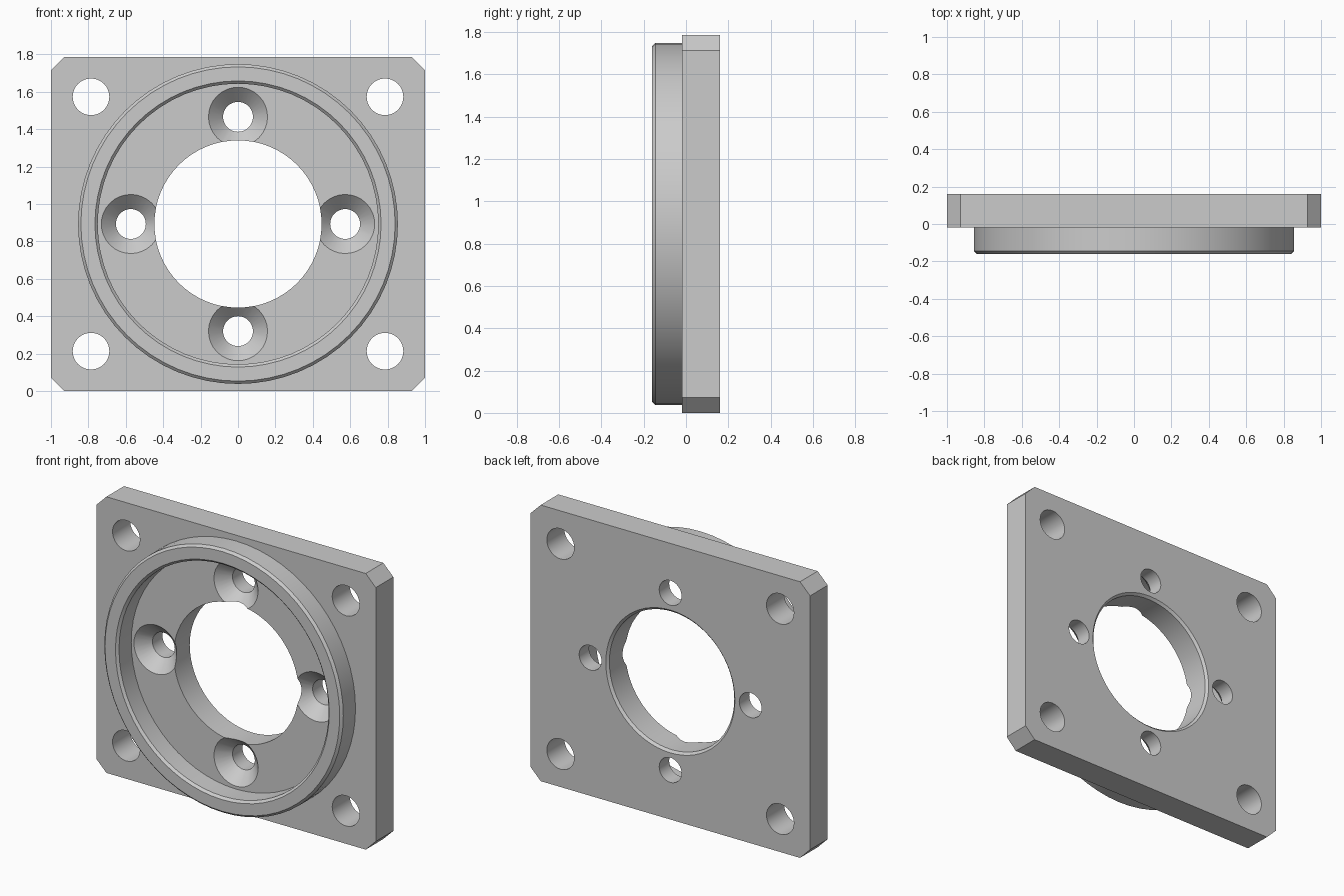
import bpy
import bmesh
from math import cos, sin, pi, radians

if "Cube" in bpy.data.objects:
    bpy.data.objects.remove(bpy.data.objects["Cube"], do_unlink=True)

MID = 0.893          # height of the bore axis
FRONT, BACK = -0.02, 0.16
NOSE = -0.16         # front face of the raised collar

steel = bpy.data.materials.new("plain grey")
steel.use_nodes = True
steel.diffuse_color = (0.6, 0.6, 0.6, 1)
steel.node_tree.nodes["Principled BSDF"].inputs["Base Color"].default_value = (0.6, 0.6, 0.6, 1)


def finish(name, bm):
    bmesh.ops.recalc_face_normals(bm, faces=bm.faces)
    mesh = bpy.data.meshes.new(name)
    bm.to_mesh(mesh)
    bm.free()
    mesh.materials.append(steel)
    obj = bpy.data.objects.new(name, mesh)
    bpy.context.collection.objects.link(obj)
    return obj


def revolve(name, profile, segments, x=0, z=MID, tube=False):
    """Turn (radius, y) points about an axis along y; a tube has a closed profile."""
    bm = bmesh.new()
    rings = [[bm.verts.new((x + r * cos(2 * pi * i / segments), y,
                            z + r * sin(2 * pi * i / segments)))
              for i in range(segments)] for r, y in profile]
    pairs = list(zip(rings, rings[1:]))
    if tube:
        pairs.append((rings[-1], rings[0]))
    else:
        bm.faces.new(rings[0])
        bm.faces.new(rings[-1])
    for a, b in pairs:
        for i in range(segments):
            j = (i + 1) % segments
            bm.faces.new((a[i], a[j], b[j], b[i]))
    return finish(name, bm)


def combine(target, tool, operation):
    """Apply a boolean and drop the tool object."""
    mod = target.modifiers.new("combine", 'BOOLEAN')
    mod.operation = operation
    mod.solver = 'EXACT'
    mod.object = tool
    graph = bpy.context.evaluated_depsgraph_get()
    mesh = bpy.data.meshes.new_from_object(target.evaluated_get(graph))
    target.modifiers.clear()
    target.data = mesh
    bpy.data.objects.remove(tool, do_unlink=True)


# Square plate with clipped corners
bm = bmesh.new()
clip = 0.072
outline = []
for sx, sz in ((1, 1), (-1, 1), (-1, -1), (1, -1)):
    corner = [(sx, sz * (MID - clip)), (sx * (1 - clip), sz * MID)]
    outline += corner if sx == sz else corner[::-1]
face = bm.faces.new([bm.verts.new((x, FRONT, MID + z)) for x, z in outline])
back = bmesh.ops.extrude_face_region(bm, geom=[face])["geom"]
bmesh.ops.translate(bm, vec=(0, BACK - FRONT, 0),
                    verts=[v for v in back if isinstance(v, bmesh.types.BMVert)])
flange = finish("flange_plate", bm)

# Raised collar with chamfered lips
edge = 0.015
collar = revolve("collar", [(0.855, 0.03), (0.855, NOSE + edge), (0.855 - edge, NOSE),
                            (0.765, NOSE), (0.765 - edge, NOSE + edge), (0.75, 0.03)],
                 64, tube=True)
combine(flange, collar, 'UNION')

# Central bore, chamfered at the back
bore = revolve("bore_cutter", [(0.447, -0.3), (0.447, BACK - edge),
                               (0.447 + 2 * edge, BACK + edge)], 64)
combine(flange, bore, 'DIFFERENCE')

# Four countersunk screw holes around the bore
for k in range(4):
    screw = revolve("screw_cutter", [(0.16, -0.1), (0.16, FRONT - 0.002),
                                     (0.08, FRONT + 0.078), (0.08, 0.3)], 32,
                    x=0.573 * cos(k * pi / 2), z=MID + 0.573 * sin(k * pi / 2))
    combine(flange, screw, 'DIFFERENCE')

# Four corner mounting holes
for sx in (-1, 1):
    for sz in (-1, 1):
        hole = revolve("mount_cutter", [(0.098, -0.3), (0.098, 0.3)], 32,
                       x=sx * 0.786, z=MID + sz * 0.68)
        combine(flange, hole, 'DIFFERENCE')

# Smooth round walls, crisp edges
bpy.ops.object.select_all(action='DESELECT')
flange.select_set(True)
bpy.context.view_layer.objects.active = flange
bpy.ops.object.shade_smooth_by_angle(angle=radians(25))
